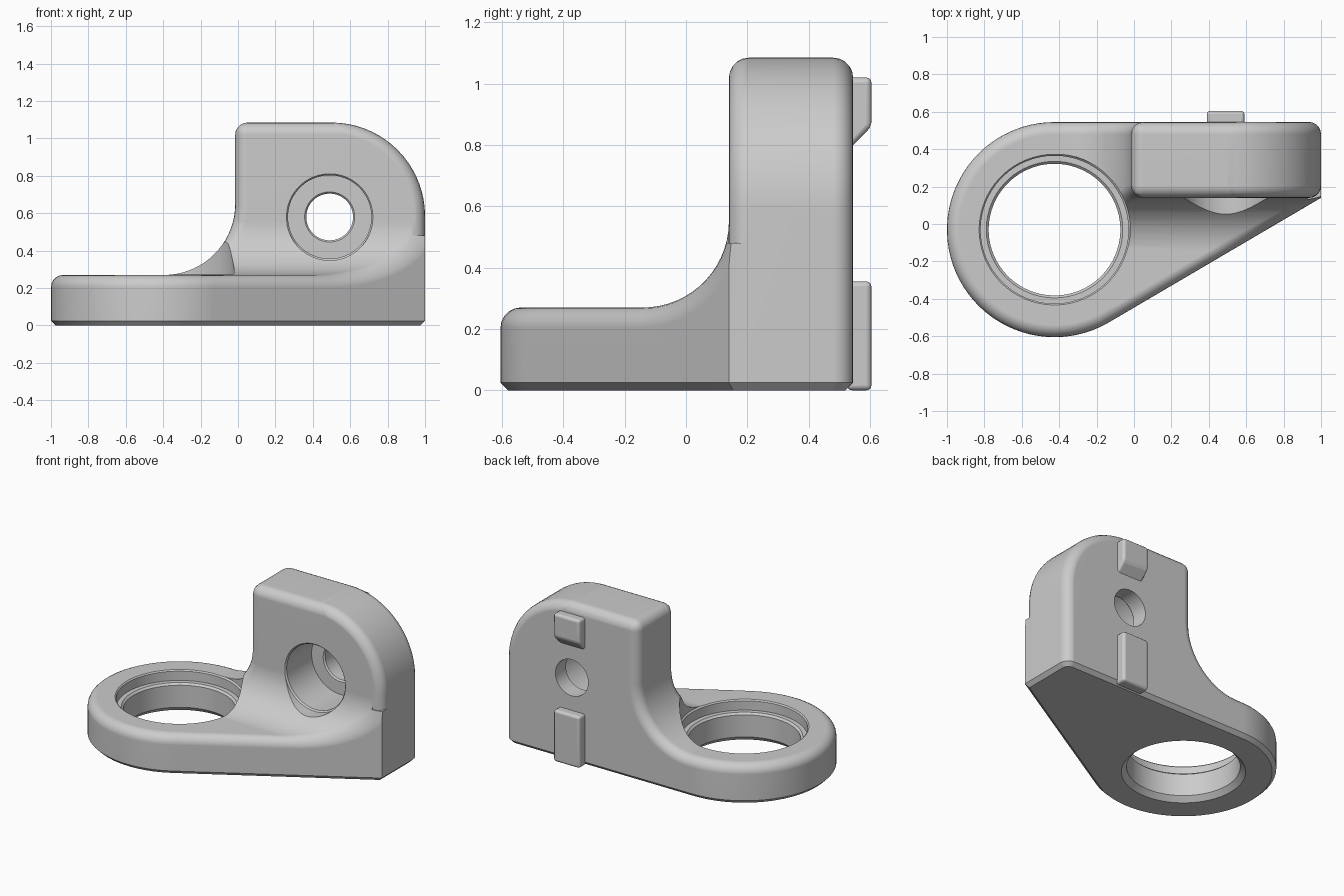
import bpy
import bmesh
from math import sin, cos, sqrt, radians, acos, atan2, hypot, pi
from mathutils.bvhtree import BVHTree

cube = bpy.data.objects.get("Cube")
if cube:
    bpy.data.objects.remove(cube, do_unlink=True)

grey = bpy.data.materials.new("plain grey")
grey.use_nodes = True
grey.diffuse_color = (0.6, 0.6, 0.6, 1)
grey.node_tree.nodes["Principled BSDF"].inputs["Base Color"].default_value = (0.6, 0.6, 0.6, 1)

PLACE = {
    "x": lambda u, v, t: (t, u, v),
    "y": lambda u, v, t: (u, t, v),
    "z": lambda u, v, t: (u, v, t),
}


def save_mesh(bm, mesh):
    """Point all faces outward and store the mesh."""
    bmesh.ops.recalc_face_normals(bm, faces=bm.faces[:])
    if bm.calc_volume(signed=True) < 0:
        bmesh.ops.reverse_faces(bm, faces=bm.faces[:])
    bm.to_mesh(mesh)
    bm.free()


def loft(name, rings):
    """Join equal rings of points into a closed solid."""
    bm = bmesh.new()
    loops = [[bm.verts.new(p) for p in ring] for ring in rings]
    n = len(loops[0])
    for a, b in zip(loops, loops[1:]):
        for i in range(n):
            j = (i + 1) % n
            bm.faces.new((a[i], a[j], b[j], b[i]))
    bm.faces.new(loops[0])
    bm.faces.new(loops[-1])
    mesh = bpy.data.meshes.new(name)
    save_mesh(bm, mesh)
    mesh.materials.append(grey)
    obj = bpy.data.objects.new(name, mesh)
    bpy.context.collection.objects.link(obj)
    return obj


def prism(name, points, axis, lo, hi):
    return loft(name, [[PLACE[axis](u, v, t) for u, v in points] for t in (lo, hi)])


def lathe(name, profile, center, axis, sides=72):
    cu, cv = center
    angles = [2 * pi * (i + 0.5) / sides for i in range(sides)]
    return loft(name, [[PLACE[axis](cu + r * cos(a), cv + r * sin(a), t) for a in angles]
                       for r, t in profile])


def activate(obj):
    bpy.ops.object.select_all(action="DESELECT")
    obj.select_set(True)
    bpy.context.view_layer.objects.active = obj


def combine(obj, tool, operation):
    mod = obj.modifiers.new("combine", "BOOLEAN")
    mod.operation = operation
    mod.solver = "EXACT"
    mod.object = tool
    activate(obj)
    bpy.ops.object.modifier_apply(modifier=mod.name)
    bpy.data.objects.remove(tool, do_unlink=True)


def bevel(bm, edges, width, segments):
    bmesh.ops.bevel(bm, geom=edges, offset=width, offset_type="OFFSET", segments=segments,
                    profile=0.5, affect="EDGES", clamp_overlap=False, loop_slide=True)


def finish(obj):
    activate(obj)
    bpy.ops.object.shade_smooth_by_angle(angle=radians(28))
    mod = obj.modifiers.new("even shading", "WEIGHTED_NORMAL")
    mod.keep_sharp = True


# Main dimensions
RING = (-0.425, -0.03)
RING_R = 0.575
BACK, FRONT, LEFT = 0.545, 0.14, -0.015
BASE_H, TOP = 0.27, 1.085
SIDE_R, ARC_R, ROUND = 0.38, 0.5, 0.065
SPARE = 1.35

# Plan outline: round end, straight back, slanted front running past the right end
dx, dy = 1 - RING[0], FRONT - RING[1]
end = 2 * pi + atan2(dy, dx) - acos(RING_R / hypot(dx, dy))
steps = 48
arc = [pi / 2 + (end - pi / 2) * i / steps for i in range(steps + 1)]
plan = [(SPARE, FRONT - (SPARE - 1) / (sin(end) / cos(end))), (SPARE, BACK)]
plan += [(RING[0] + RING_R * cos(a), RING[1] + RING_R * sin(a)) for a in arc]

# Front profile: base, concave fillet and upright wall
bend = [radians(5 * k) for k in range(19)]
levels = [BASE_H + SIDE_R * (1 - cos(a)) for a in bend]
front = [(-2, -0.5), (2, -0.5), (2, TOP), (LEFT, TOP)]
front += [(LEFT - SIDE_R + SIDE_R * sin(a), z) for a, z in reversed(list(zip(bend, levels)))]
front += [(-2, BASE_H)]

# Side profile: a smaller fillet that shares the same height levels
rise = levels[:16]
r = rise[-1] - BASE_H
side = [(-2, -0.5), (2, -0.5), (2, 2), (FRONT, 2)]
side += [(FRONT - r + sqrt(max(0, r * r - (r - z + BASE_H) ** 2)), z) for z in reversed(rise)]
side += [(-2, BASE_H)]

# Bracket body
body = prism("bracket_body", plan, "z", -0.3, 1.5)
combine(body, prism("front_shape", front, "y", -2, 2), "INTERSECT")
combine(body, prism("side_shape", side, "x", -2.5, 2.5), "INTERSECT")


def wants_round(e):
    if len(e.link_faces) != 2 or e.calc_face_angle(0) < radians(20):
        return False
    a, b = (v.co for v in e.verts)
    m = (a + b) / 2
    inside = hypot(m.x - RING[0], m.y - RING[1]) < 0.39
    return max(a.z, b.z) > -0.1 and not (inside and m.z < 0.38)


# Round the outer edges, stepping down if a radius does not fit
bm = bmesh.new()
bm.from_mesh(body.data)
bmesh.ops.remove_doubles(bm, verts=bm.verts[:], dist=0.0001)
bmesh.ops.dissolve_limit(bm, angle_limit=0.01, verts=bm.verts[:], edges=bm.edges[:])
tree = BVHTree.FromBMesh(bm)
for radius in (ROUND, 0.055, 0.045, 0.03, 0.015):
    trial = bm.copy()
    bevel(trial, [e for e in trial.edges if wants_round(e)], radius, 5)
    if all((tree.find_nearest(v.co)[3] or 0) < 0.06 for v in trial.verts):
        bm.free()
        bm = trial
        break
    trial.free()
save_mesh(bm, body.data)

# Right end: large round corner with rounded rims, square at the foot
corner = [(-2, -0.5), (1, -0.5)]
corner += [(1 - ARC_R + ARC_R * cos(a), TOP - ARC_R + ARC_R * sin(a)) for a in bend]
corner += [(-2, TOP + 0.0007)]
limit = prism("corner_shape", corner, "y", FRONT - 0.0007, BACK + 0.0007)
bm = bmesh.new()
bm.from_mesh(limit.data)
bevel(bm, [e for e in bm.edges if abs(e.verts[0].co.y - e.verts[1].co.y) < 0.01], ROUND, 5)
save_mesh(bm, limit.data)
foot = [(-2.1, -0.6), (0.9995, -0.6), (0.9995, 0.48), (0.93, 0.48), (0.93, 0.6), (-2.1, 0.6)]
combine(limit, prism("foot_shape", foot, "y", -2, 0.3), "UNION")
combine(body, limit, "INTERSECT")

# Flat underside with a chamfered rim
bm = bmesh.new()
bm.from_mesh(body.data)
bmesh.ops.remove_doubles(bm, verts=bm.verts[:], dist=0.0001)
bmesh.ops.bisect_plane(bm, geom=bm.verts[:] + bm.edges[:] + bm.faces[:], dist=0.00001,
                       plane_co=(0, 0, 0), plane_no=(0, 0, 1), clear_inner=True)
bmesh.ops.holes_fill(bm, edges=[e for e in bm.edges if e.is_boundary], sides=0)
bevel(bm, [e for e in bm.edges if all(abs(v.co.z) < 0.0001 for v in e.verts)], 0.025, 1)
save_mesh(bm, body.data)

# Ring bore with a seat near the top
bore = [(0.39, -0.1), (0.39, -0.005), (0.352, 0.033), (0.352, 0.185), (0.365, 0.198),
        (0.395, 0.198), (0.395, 0.262), (0.405, 0.272), (0.405, 1.5)]
combine(body, lathe("bore_cutter", bore, RING, "z"), "DIFFERENCE")

# Screw hole with a deep counterbore
screw = [(0.232, -1), (0.232, 0.139), (0.223, 0.149), (0.223, 0.42), (0.134, 0.42),
         (0.125, 0.43), (0.125, 1)]
combine(body, lathe("screw_cutter", screw, (0.49, 0.58), "y", 56), "DIFFERENCE")
finish(body)

# Locating tabs on the back
tabs = {
    "upper_tab": [(0.525, 0.78), (0.605, 0.86), (0.605, 1.02), (0.525, 1.02)],
    "lower_tab": [(0.525, 0), (0.605, 0), (0.605, 0.355), (0.525, 0.355)],
}
for name, shape in tabs.items():
    tab = prism(name, shape, "x", 0.39, 0.59)
    mod = tab.modifiers.new("soft edges", "BEVEL")
    mod.width = 0.017
    mod.segments = 3
    finish(tab)
